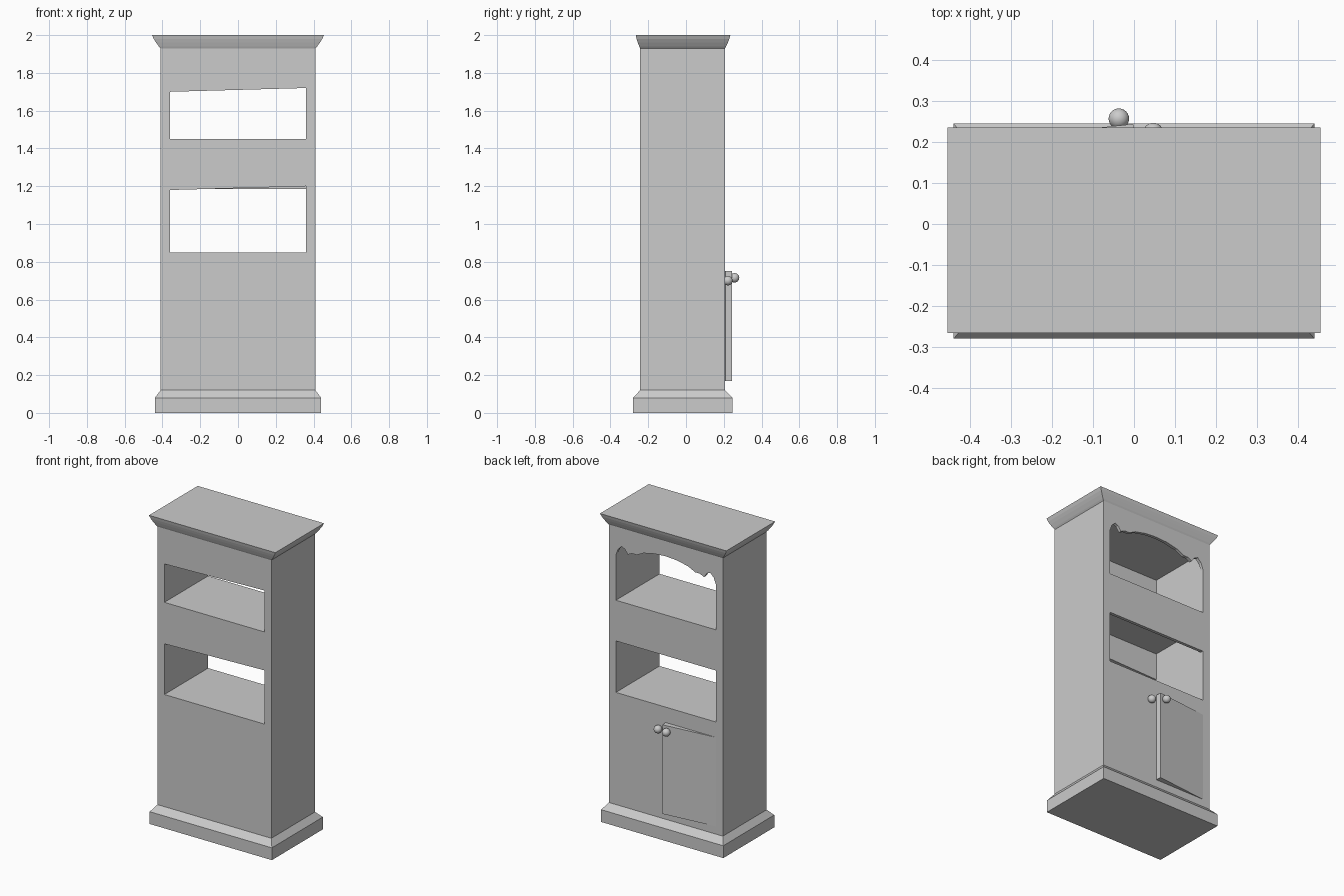
import bpy, bmesh, math

if "Cube" in bpy.data.objects:
    bpy.data.objects.remove(bpy.data.objects["Cube"])

FRONT, BACK = -0.243, 0.207   # body faces in y
W, IN = 0.41, 0.36            # outer and inner half widths


def finish(name, bm):
    bmesh.ops.recalc_face_normals(bm, faces=bm.faces)
    me = bpy.data.meshes.new(name)
    bm.to_mesh(me)
    bm.free()
    ob = bpy.data.objects.new(name, me)
    bpy.context.collection.objects.link(ob)
    return ob


def loft(name, rings):
    """Capped stack of rectangles: (half width, y0, y1, z)."""
    bm = bmesh.new()
    loops = [[bm.verts.new(p) for p in ((-w, a, z), (w, a, z), (w, b, z), (-w, b, z))]
             for w, a, b, z in rings]
    for lo, hi in zip(loops, loops[1:]):
        for i in range(4):
            j = (i + 1) % 4
            bm.faces.new((lo[i], lo[j], hi[j], hi[i]))
    bm.faces.new(loops[0])
    bm.faces.new(loops[-1])
    return finish(name, bm)


def prism(name, pts, y0, y1):
    """Extrude an x-z outline along y."""
    bm = bmesh.new()
    face = bm.faces.new([bm.verts.new((x, y0, z)) for x, z in pts])
    out = bmesh.ops.extrude_face_region(bm, geom=[face])["geom"]
    bmesh.ops.translate(bm, vec=(0, y1 - y0, 0),
                        verts=[v for v in out if isinstance(v, bmesh.types.BMVert)])
    return finish(name, bm)


def rect(x0, x1, z0, z1):
    return [(x0, z0), (x1, z0), (x1, z1), (x0, z1)]


def cut(target, pts, y0, y1):
    cutter = prism("cutter", pts, y0, y1)
    cutter.hide_render = True
    mod = target.modifiers.new("cut", "BOOLEAN")
    mod.operation, mod.solver, mod.object = "DIFFERENCE", "EXACT", cutter
    bpy.context.view_layer.objects.active = target
    bpy.ops.object.modifier_apply(modifier=mod.name)
    bpy.data.objects.remove(cutter)


# Carcass
body = loft("cabinet_body", [(W, FRONT, BACK, 0.12), (W, FRONT, BACK, 1.93)])

# Hollow compartments
for z0, z1 in ((0.17, 0.79), (0.85, 1.355), (1.45, 1.86)):
    cut(body, rect(-IN, IN, z0, z1), FRONT + 0.02, BACK - 0.02)

# Plain openings with slightly sloping tops on the front
for z0, za, zb in ((0.85, 1.18, 1.20), (1.45, 1.70, 1.72)):
    cut(body, [(-IN, z0), (IN, z0), (IN, zb), (-IN, za)], FRONT - 0.1, FRONT + 0.03)

# Doorway, plain opening and scalloped opening on the door side
cut(body, rect(-IN, IN, 0.17, 0.75), BACK - 0.03, BACK + 0.1)
cut(body, rect(-IN, IN, 0.85, 1.185), BACK - 0.03, BACK + 0.1)
half = [(0.36, 1.745), (0.345, 1.785), (0.32, 1.81), (0.295, 1.80), (0.275, 1.77),
        (0.245, 1.785), (0.21, 1.785), (0.16, 1.81), (0.08, 1.827)]
scallop = half + [(0, 1.832)] + [(-x, z) for x, z in reversed(half)]
cut(body, [(-IN, 1.45), (IN, 1.45)] + scallop, BACK - 0.03, BACK + 0.1)

# Plinth and crown moulding
loft("base_plinth", [(0.44, -0.28, 0.245, 0), (0.44, -0.28, 0.245, 0.08),
                     (W, FRONT, BACK, 0.12)])
loft("crown_moulding", [(W + 0.045 * t, FRONT - 0.023 * t, BACK + 0.028 * t, z)
                        for t, z in ((0, 1.93), (0.2, 1.94), (0.55, 1.962),
                                     (0.8, 1.98), (1, 2.0))])

# Doors: one shut, one ajar on its outer hinge
prism("closed_door", rect(0, IN, 0.17, 0.75), BACK - 0.036, BACK)
ajar = prism("open_door", rect(0, IN, 0.17, 0.75), -0.036, 0)
ajar.location = (-IN, BACK, 0)
ajar.rotation_euler.z = math.asin(0.037 / IN)

# Knobs
for name, loc in (("closed_door_knob", (0.047, 0.222, 0.70)),
                  ("open_door_knob", (-0.037, 0.257, 0.715))):
    bpy.ops.mesh.primitive_uv_sphere_add(segments=24, ring_count=16, radius=0.025, location=loc)
    bpy.context.object.name = name
    bpy.ops.object.shade_smooth()
